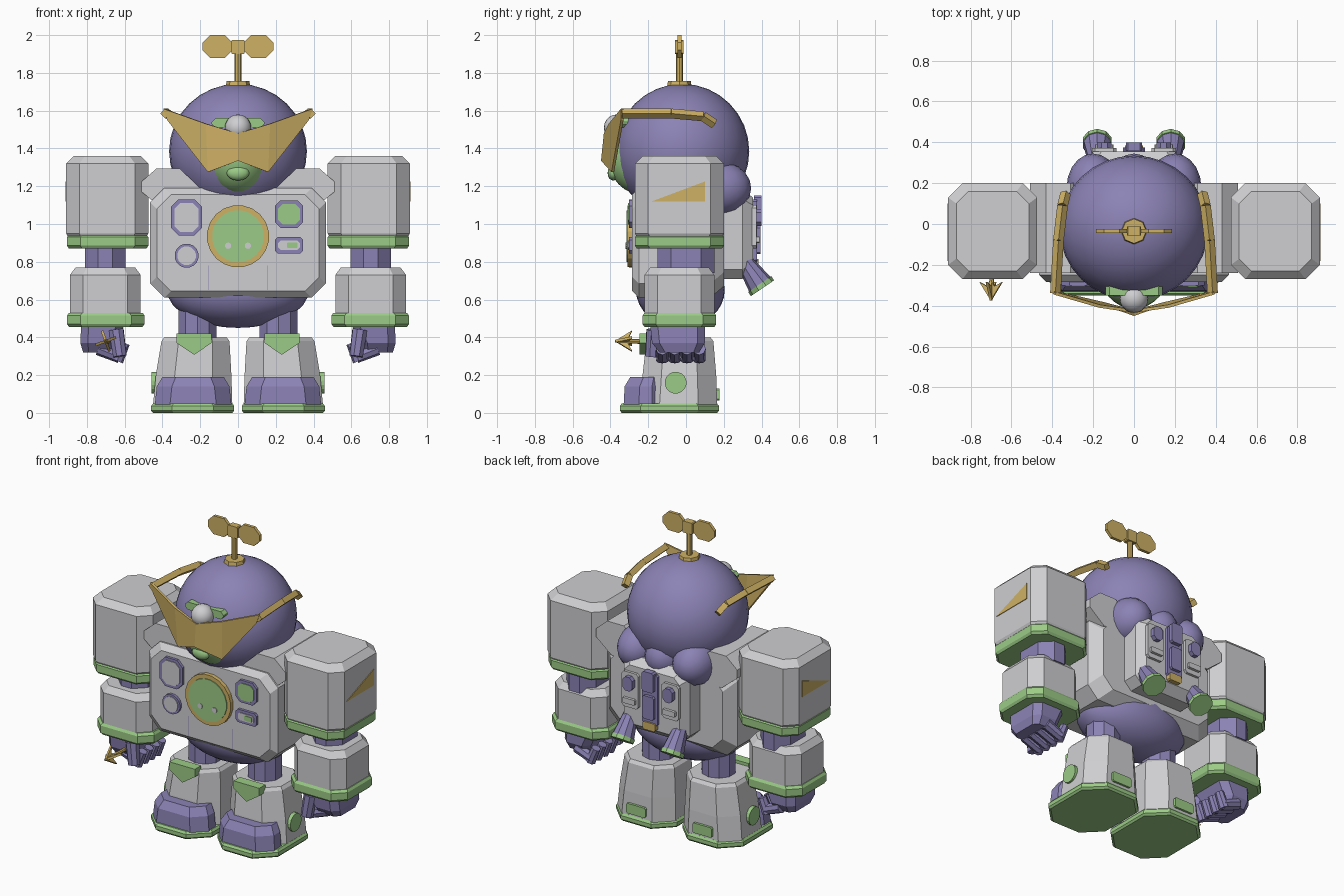
import bpy, bmesh, math
from mathutils import Vector

cube = bpy.data.objects.get("Cube")
if cube:
    bpy.data.objects.remove(cube, do_unlink=True)


def material(name, rgb):
    m = bpy.data.materials.new(name)
    m.use_nodes = True
    m.diffuse_color = (*rgb, 1)
    m.node_tree.nodes["Principled BSDF"].inputs["Base Color"].default_value = (*rgb, 1)
    return m


GRAY = material("light gray", (0.62, 0.62, 0.64))
PURPLE = material("purple", (0.26, 0.225, 0.46))
GREEN = material("green", (0.33, 0.6, 0.24))
GOLD = material("gold", (0.62, 0.44, 0.13))


def finish(name, bm, mat, smooth=False):
    bmesh.ops.recalc_face_normals(bm, faces=bm.faces)
    me = bpy.data.meshes.new(name)
    bm.to_mesh(me)
    bm.free()
    me.materials.append(mat)
    for p in me.polygons:
        p.use_smooth = smooth
    ob = bpy.data.objects.new(name, me)
    bpy.context.collection.objects.link(ob)
    return ob


def octo(u0, u1, v0, v1, c):
    """Rectangle outline with cut corners."""
    return [(u0 + c, v0), (u1 - c, v0), (u1, v0 + c), (u1, v1 - c),
            (u1 - c, v1), (u0 + c, v1), (u0, v1 - c), (u0, v0 + c)]


def ngon(u, v, r, n=16):
    return [(u + r * math.cos(math.tau * (i + .5) / n), v + r * math.sin(math.tau * (i + .5) / n))
            for i in range(n)]


def solid(name, mat, axis, rings, s=1):
    """Loft matching outlines set at depths along an axis; s mirrors in x."""
    put = {"x": lambda u, v, d: (d * s, u, v),
           "y": lambda u, v, d: (u * s, d, v),
           "z": lambda u, v, d: (u * s, v, d)}[axis]
    bm = bmesh.new()
    loops = [[bm.verts.new(put(u, v, d)) for u, v in outline] for d, outline in rings]
    n = len(loops[0])
    for a, b in zip(loops, loops[1:]):
        for i in range(n):
            bm.faces.new((a[i], a[(i + 1) % n], b[(i + 1) % n], b[i]))
    bm.faces.new(loops[0])
    bm.faces.new(loops[-1])
    return finish(name, bm, mat)


def prism(name, mat, axis, outline, d0, d1, s=1):
    return solid(name, mat, axis, [(d0, outline), (d1, outline)], s)


def tube(name, mat, p, q, r1, r2, n=8, s=1):
    p, q = Vector((p[0] * s, p[1], p[2])), Vector((q[0] * s, q[1], q[2]))
    bm = bmesh.new()
    bmesh.ops.create_cone(bm, cap_ends=True, segments=n, radius1=r1, radius2=r2, depth=(q - p).length)
    turn = (q - p).to_track_quat("Z", "Y").to_matrix().to_4x4()
    turn.translation = (p + q) / 2
    bm.transform(turn)
    return finish(name, bm, mat)


def ball(name, mat, centre, radii, n=32):
    bm = bmesh.new()
    bmesh.ops.create_uvsphere(bm, u_segments=n, v_segments=n // 2, radius=1)
    for v in bm.verts:
        v.co = Vector([c + k * r for c, k, r in zip(centre, v.co, radii)])
    return finish(name, bm, mat, True)


# Head, face and hood
ball("head", PURPLE, (0, -.02, 1.385), (.365, .355, .357))
ball("face", GREEN, (0, -.215, 1.355), (.175, .2, .205))
ball("mouth", GREEN, (0, -.385, 1.27), (.06, .03, .04), 16)
ball("forehead_lamp", GRAY, (0, -.365, 1.51), (.07, .07, .07), 20)
prism("brow", GREEN, "y", octo(-.14, .14, 1.51, 1.56, .02), -.35, -.28)
for x in (-.2, 0, .2):
    ball("hood_lobe", PURPLE, (x, .18, 1.19), (.13, .165, .14), 20)

# Propeller
tube("propeller_base", GOLD, (0, -.035, 1.73), (0, -.035, 1.757), .065, .06)
tube("propeller_stem", GOLD, (0, -.035, 1.74), (0, -.035, 1.92), .018, .018)
prism("propeller_hub", GOLD, "y", octo(-.035, .035, 1.9, 1.975, .005), -.057, -.013)

# Visor shell
bm = bmesh.new()
for s in (1, -1):
    top, low = (0, -.435, 1.48), (0, -.45, 1.335)
    outer, under = (.395 * s, -.345, 1.61), (.375 * s, -.345, 1.55)
    tip, brow = (.16 * s, -.395, 1.275), (.17 * s, -.41, 1.53)
    v = [bm.verts.new(c) for c in (top, low, tip, under, outer, brow)]
    bm.faces.new((v[0], v[1], v[2], v[5]))
    bm.faces.new((v[5], v[2], v[3], v[4]))
bmesh.ops.remove_doubles(bm, verts=bm.verts, dist=.001)
visor = finish("visor", bm, GOLD)
visor.modifiers.new("thickness", "SOLIDIFY").thickness = .015

# Torso with front plate
def chest(inset):
    return octo(-.465 + inset, .465 - inset, .61 + inset, 1.19 - inset, .075)

solid("torso", GRAY, "y", [(-.285, chest(.035)), (-.25, chest(0)), (.13, chest(0)), (.2, chest(.06))])
ball("pelvis", PURPLE, (0, -.03, .65), (.375, .235, .2))

# Chest dial and panels
prism("dial_ring", GOLD, "y", ngon(0, .935, .165, 20), -.31, -.27)
prism("dial_face", GREEN, "y", ngon(0, .935, .138, 20), -.315, -.29)
for s in (1, -1):
    prism("dial_dot", GRAY, "y", ngon(.052, .885, .017, 10), -.319, -.3, s)
    prism("chest_seam", PURPLE, "y", [(.157, .65), (.16, .65), (.16, .78), (.157, .78)], -.287, -.28, s)


def panel(name, x0, x1, z0, z1, c, fill):
    prism(name + "_frame", PURPLE, "y", octo(x0, x1, z0, z1, c), -.302, -.27)
    prism(name + "_fill", fill, "y", octo(x0 + .018, x1 - .018, z0 + .018, z1 - .018, c * .8), -.306, -.29)


panel("tall_panel", -.355, -.19, .94, 1.13, .04, GRAY)
panel("square_panel", .195, .345, .98, 1.125, .03, GREEN)
panel("small_panel", .195, .345, .845, .93, .015, GRAY)
prism("small_light", GREEN, "y", octo(.26, .315, .872, .902, .004), -.31, -.3)
prism("knob_frame", PURPLE, "y", ngon(-.272, .832, .064), -.302, -.27)
prism("knob_fill", GRAY, "y", ngon(-.272, .832, .05), -.306, -.29)

# Backpack
solid("backpack", GRAY, "y", [(.18, octo(-.24, .24, .71, 1.18, .05)), (.3, octo(-.24, .24, .71, 1.18, .05)),
                              (.355, octo(-.2, .2, .76, 1.14, .04))])
prism("pack_spine", PURPLE, "y", octo(-.055, .055, .8, 1.13, .01), .34, .375)
prism("pack_spine_upper", PURPLE, "y", octo(-.04, .04, 1.02, 1.15, .01), .36, .4)
prism("pack_spine_lower", PURPLE, "y", octo(-.04, .04, .84, .99, .01), .36, .395)
prism("pack_latch", GOLD, "y", octo(-.045, .045, .765, .815, .008), .34, .385)

foot = octo(.02, .46, -.35, .175, .11)
for s in (1, -1):
    # Propeller blade and visor temple
    prism("propeller_blade", GOLD, "y", octo(.03, .187, 1.88, 2, .04), -.045, -.025, s)
    temple = [(.385, -.34, 1.585), (.37, -.08, 1.585), (.35, .09, 1.57), (.335, .15, 1.53)]
    for p, q in zip(temple, temple[1:]):
        tube("visor_temple", GOLD, p, q, .026, .026, 4, s)

    # Backpack pods and boosters
    prism("pack_pod", GRAY, "y", octo(.085, .205, .87, 1.1, .015), .34, .372, s)
    prism("pod_button", PURPLE, "y", octo(.11, .18, .99, 1.08, .02), .36, .4, s)
    prism("pod_clip", GRAY, "y", octo(.1, .19, .9, .935, .005), .36, .39, s)
    tube("booster", PURPLE, (.18, .31, .8), (.18, .395, .675), .045, .07, 10, s)
    tube("booster_rim", GREEN, (.18, .39, .682), (.18, .405, .66), .074, .074, 10, s)

    # Shoulder yoke
    yoke = [(.4, 1.08), (.51, 1.17), (.51, 1.225), (.43, 1.295), (.31, 1.295), (.2, 1.19), (.2, 1.08)]
    prism("shoulder_yoke", GRAY, "y", yoke, -.24, .2, s)

    # Arm
    solid("upper_arm", GRAY, "z", [(.93, octo(.485, .9, -.26, .19, .07)), (.95, octo(.475, .91, -.27, .2, .07)),
          (1.32, octo(.475, .91, -.27, .2, .07)), (1.36, octo(.515, .87, -.23, .16, .06))], s)
    solid("upper_arm_band", GREEN, "z", [(.87, octo(.485, .895, -.26, .19, .07)),
          (.885, octo(.475, .905, -.27, .2, .07)), (.93, octo(.475, .905, -.27, .2, .07)),
          (.943, octo(.485, .895, -.26, .19, .07))], s)
    prism("arm_stripe", GOLD, "x", [(-.18, 1.12), (.1, 1.12), (.1, 1.225)], .905, .914, s)
    prism("elbow", PURPLE, "z", octo(.595, .81, -.15, .15, .07), .74, .9, s)
    solid("forearm", GRAY, "z", [(.52, octo(.515, .89, -.22, .15, .07)), (.73, octo(.515, .89, -.22, .15, .07)),
          (.77, octo(.545, .86, -.19, .12, .06))], s)
    solid("forearm_band", GREEN, "z", [(.455, octo(.505, .895, -.22, .15, .07)),
          (.47, octo(.495, .905, -.23, .16, .07)), (.515, octo(.495, .905, -.23, .16, .07)),
          (.53, octo(.505, .895, -.22, .15, .07))], s)

    # Hand
    solid("palm", PURPLE, "z", [(.32, octo(.66, .82, -.14, .07, .03)), (.37, octo(.645, .835, -.18, .1, .04)),
          (.47, octo(.6, .83, -.19, .1, .04))], s)
    for y in (-.125, -.06, .005, .07):
        tube("finger", PURPLE, (.74, y, .34), (.625, y, .295), .035, .032, 8, s)
        tube("fingertip", PURPLE, (.64, y, .275), (.6, y, .37), .033, .028, 8, s)
    tube("thumb", PURPLE, (.645, -.17, .44), (.625, -.18, .3), .042, .038, 8, s)

    # Leg and boot
    prism("thigh", PURPLE, "z", ngon(.215, -.03, .105, 10), .36, .6, s)
    solid("boot", GRAY, "z", [(.04, octo(.03, .45, -.24, .165, .1)), (.2, octo(.035, .435, -.23, .16, .1)),
          (.38, octo(.045, .405, -.21, .145, .09)), (.4, octo(.06, .39, -.195, .13, .08))], s)
    solid("sole", GREEN, "z", [(0, octo(.03, .45, -.34, .165, .11)), (.012, foot), (.036, foot),
                               (.05, octo(.03, .45, -.34, .165, .11))], s)
    solid("toe_cap", PURPLE, "z", [(.045, octo(.035, .44, -.33, -.1, .08)), (.14, octo(.045, .43, -.325, -.1, .08)),
          (.19, octo(.075, .4, -.295, -.1, .07))], s)
    prism("knee_badge", GREEN, "y", [(.14, .42), (.325, .42), (.325, .37), (.232, .308), (.14, .37)], -.245, -.18, s)
    prism("ankle_disc", GREEN, "x", ngon(-.055, .16, .058), .41, .457, s)
    prism("heel_tab", GREEN, "y", octo(.17, .31, .065, .13, .008), .14, .178, s)

# Arrow-headed wand in the right hand
tube("wand_shaft", GOLD, (-.7, -.36, .38), (-.69, -.1, .375), .012, .012)
for turn in (.35, .35 + math.pi / 2):
    bm = bmesh.new()
    head = [(0, -.375), (.058, -.285), (.018, -.305), (0, -.27), (-.018, -.305), (-.058, -.285)]
    bm.faces.new([bm.verts.new((-.7 + u * math.cos(turn), y, .38 + u * math.sin(turn))) for u, y in head])
    blade = finish("wand_blade", bm, GOLD)
    edge = blade.modifiers.new("thickness", "SOLIDIFY")
    edge.thickness, edge.offset = .014, 0
